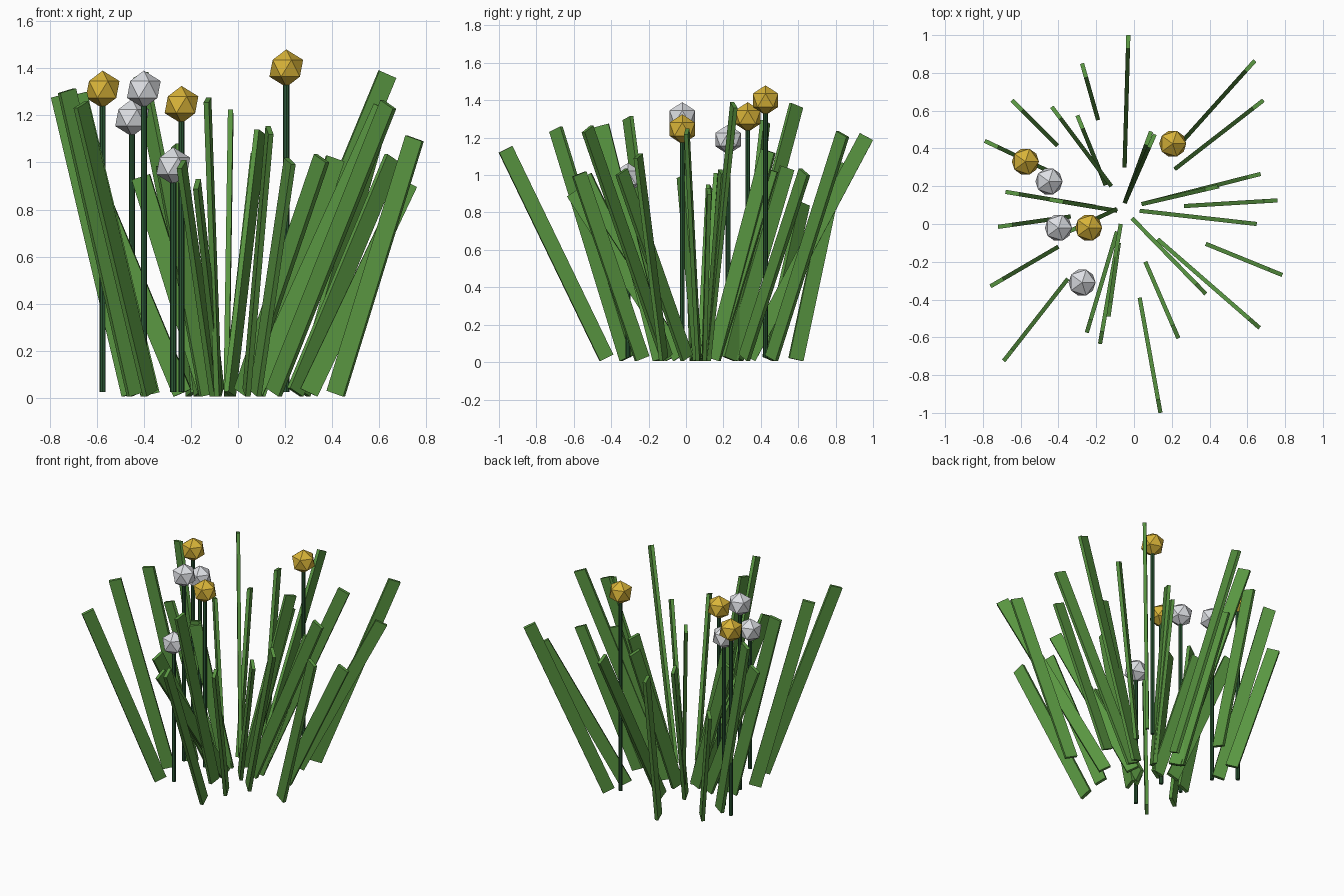
import bpy
import bmesh
from math import acos, atan2, cos, sin, hypot
from mathutils import Matrix, Vector

default_cube = bpy.data.objects.get("Cube")
if default_cube:
    bpy.data.objects.remove(default_cube, do_unlink=True)

BLADE_WIDTH = 0.08
BLADE_THICKNESS = 0.022
GROUND = 0.005
STEM_BOTTOM = 0.025


def make_material(name, red, green, blue):
    material = bpy.data.materials.new(name)
    material.use_nodes = True
    colour = (red, green, blue, 1)
    material.diffuse_color = colour
    shader = material.node_tree.nodes["Principled BSDF"]
    shader.inputs["Base Color"].default_value = colour
    shader.inputs["Roughness"].default_value = 0.8
    return material


grass_green = make_material("grass green", 0.1, 0.305, 0.053)
stem_green = make_material("dark stem green", 0.025, 0.1, 0.036)
gold = make_material("golden yellow", 0.69, 0.455, 0.04)
white = make_material("soft white", 0.73, 0.745, 0.78)


def finish(mesh_builder, name, material):
    mesh = bpy.data.meshes.new(name)
    mesh_builder.to_mesh(mesh)
    mesh_builder.free()
    mesh.materials.append(material)
    part = bpy.data.objects.new(name, mesh)
    bpy.context.collection.objects.link(part)
    return part


def make_blade(name, inner_x, inner_y, outer_x, outer_y, top):
    """A flat strip leaning outward, fitted between its inner foot and outer tip."""
    run_x, run_y = outer_x - inner_x, outer_y - inner_y
    run, rise = hypot(run_x, run_y), top - GROUND
    # The lean depends on the height between opposite corners, so refine it
    lean = 0
    for _ in range(8):
        corner_rise = rise - 2 * BLADE_WIDTH * sin(lean)
        lean = acos(BLADE_WIDTH / hypot(run, corner_rise)) - atan2(corner_rise, run)
    length = (rise - BLADE_WIDTH * sin(lean)) / cos(lean)
    builder = bmesh.new()
    bmesh.ops.create_cube(builder, size=1)
    size = Matrix.Diagonal((BLADE_WIDTH, BLADE_THICKNESS, length, 1))
    heading = Matrix.Rotation(atan2(run_y, run_x), 4, "Z")
    tilt = Matrix.Rotation(lean, 4, "Y")
    middle = Vector(((inner_x + outer_x) / 2, (inner_y + outer_y) / 2,
                     (GROUND + top) / 2))
    builder.transform(Matrix.Translation(middle) @ heading @ tilt @ size)
    return finish(builder, name, grass_green)


def make_flower(name, x, y, height, material):
    """A faceted ball on a thin upright stem."""
    stem = bmesh.new()
    length = height - STEM_BOTTOM
    bmesh.ops.create_cone(
        stem, cap_ends=True, segments=8, radius1=0.013, radius2=0.013, depth=length,
        matrix=Matrix.Translation((x, y, STEM_BOTTOM + length / 2)))
    finish(stem, name + "_stem", stem_green)
    head = bmesh.new()
    bmesh.ops.create_icosphere(head, subdivisions=1, radius=0.08,
                               matrix=Matrix.Translation((x, y, height)))
    finish(head, name + "_head", material)


# Grass blades: inner foot x, y, outer tip x, y, top height
blades = {}
blades["back"] = [
    (-.05, .3, -.03, 1, 1.225),
    (-.19, .55, -.275, .85, 1.08),
    (-.405, .415, -.645, .655, .86),
    (-.12, .2, -.435, .62, 1.385),
    (-.15, .205, -.3, .575, 1.05),
    (-.05, .11, .11, .475, 1.14),
    (-.05, .11, .09, .49, 1.04),
    (.25, .43, .64, .865, 1.235),
    (.215, .29, .685, .655, 1.035),
]
blades["left"] = [
    (.04, .105, .67, .265, 1.39),
    (.04, .105, .45, .2, 1.03),
    (.265, .095, .76, .125, .93),
    (.03, .07, .65, 0, 1.25),
    (.38, -.105, .785, -.27, 1.115),
    (.125, -.08, .665, -.55, 1.265),
]
blades["front"] = [
    (-.01, .03, .38, -.37, 1.035),
    (.06, -.2, .235, -.605, 1.02),
    (.03, -.39, .14, -1, 1.155),
    (-.08, -.1, -.135, -.49, 1.275),
    (-.07, 0, -.18, -.635, .93),
    (-.09, -.04, -.25, -.575, 1.01),
]
blades["right"] = [
    (-.35, -.29, -.69, -.725, 1.26),
    (-.4, -.12, -.76, -.33, 1.315),
    (-.335, .04, -.72, -.015, 1.3),
    (-.09, .08, -.345, -.04, 1),
    (-.09, .07, -.45, .13, .95),
    (-.2, .09, -.68, .17, 1.01),
    (-.42, .265, -.79, .44, 1.295),
]
for side, strips in blades.items():
    for number, strip in enumerate(strips, start=1):
        make_blade(f"{side}_grass_blade_{number}", *strip)

# Flowers: x, y, height of the head's centre
golden_spots = [(-.575, .33, 1.31), (.205, .425, 1.4), (-.24, -.02, 1.245)]
white_spots = [(-.45, .225, 1.19), (-.4, -.02, 1.31), (-.275, -.31, .985)]
for colour_name, spots, material in (("golden", golden_spots, gold),
                                     ("white", white_spots, white)):
    for number, (x, y, height) in enumerate(spots, start=1):
        make_flower(f"{colour_name}_flower_{number}", x, y, height, material)
